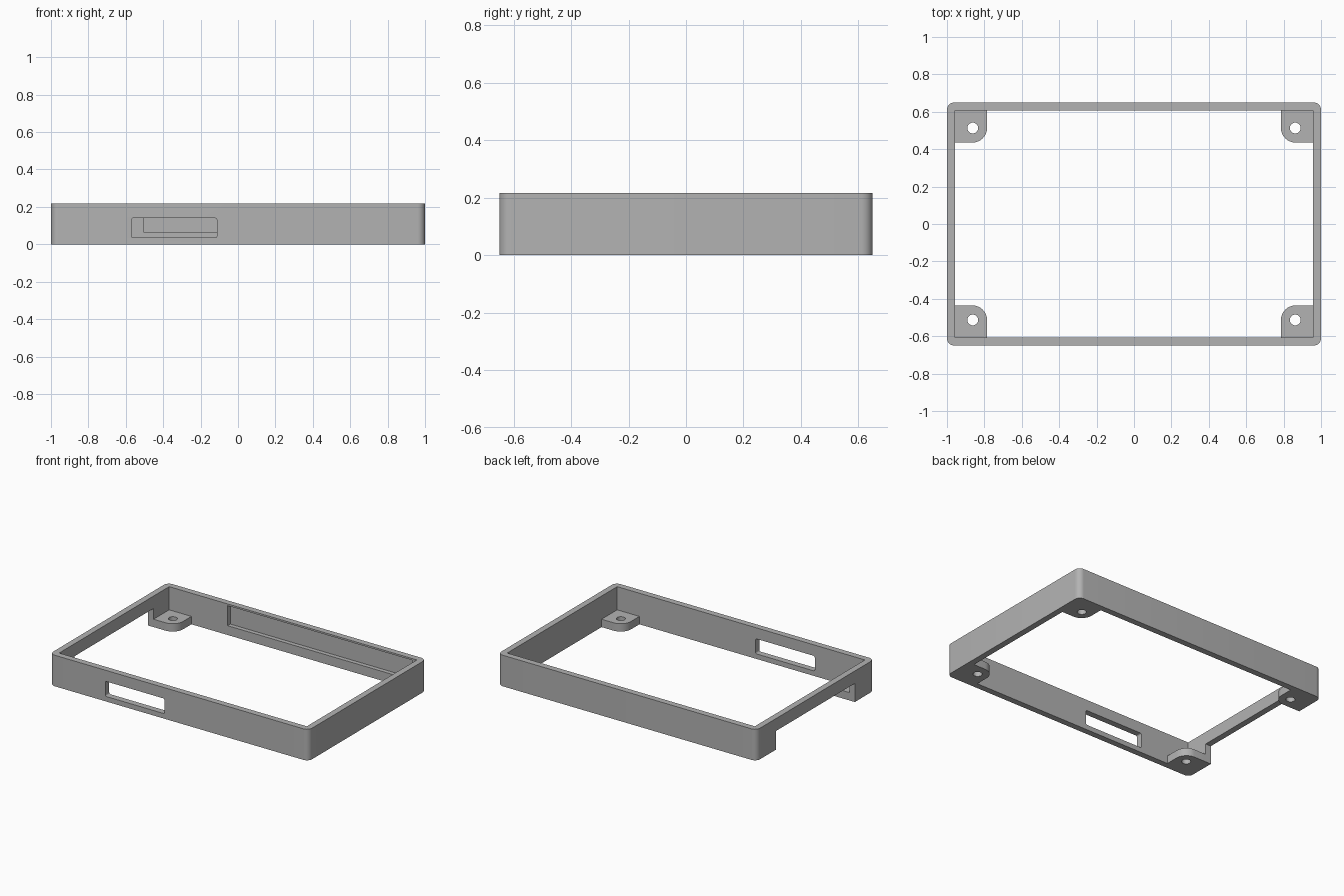
import bpy, bmesh, math

cube = bpy.data.objects.get("Cube")
if cube:
    bpy.data.objects.remove(cube, do_unlink=True)

# Overall dimensions
HX, HY, H = 1.0, 0.65, 0.217        # half width, half depth, height
IX, IY = 0.957, 0.607               # inner half sizes
PAD_X, PAD_Y, PAD_H = 0.785, 0.435, 0.055

grey = bpy.data.materials.new("grey_plastic")
grey.use_nodes = True
grey.diffuse_color = (0.45, 0.45, 0.45, 1)
grey.node_tree.nodes["Principled BSDF"].inputs["Base Color"].default_value = (0.45, 0.45, 0.45, 1)


def arc(cx, cy, r, start, steps=8):
    """Quarter arc, counter-clockwise from the start angle in degrees."""
    return [(cx + r * math.cos(math.radians(start + 90 * i / steps)),
             cy + r * math.sin(math.radians(start + 90 * i / steps))) for i in range(steps + 1)]


def rounded(x0, x1, y0, y1, r):
    return (arc(x1 - r, y1 - r, r, 0) + arc(x0 + r, y1 - r, r, 90)
            + arc(x0 + r, y0 + r, r, 180) + arc(x1 - r, y0 + r, r, 270))


def prism(name, points, a, b, axis="z"):
    """Extrude an outline from a to b along z, or an x-z outline along y."""
    bm = bmesh.new()
    place = (lambda p, h: (p[0], p[1], h)) if axis == "z" else (lambda p, h: (p[0], h, p[1]))
    low = [bm.verts.new(place(p, a)) for p in points]
    high = [bm.verts.new(place(p, b)) for p in points]
    bm.faces.new(low)
    bm.faces.new(high)
    for i in range(len(points)):
        j = (i + 1) % len(points)
        bm.faces.new((low[i], low[j], high[j], high[i]))
    bmesh.ops.recalc_face_normals(bm, faces=bm.faces)
    mesh = bpy.data.meshes.new(name)
    bm.to_mesh(mesh)
    bm.free()
    mesh.materials.append(grey)
    obj = bpy.data.objects.new(name, mesh)
    bpy.context.collection.objects.link(obj)
    return obj


def rect(x0, x1, y0, y1):
    return [(x0, y0), (x1, y0), (x1, y1), (x0, y1)]


def activate(obj):
    bpy.ops.object.select_all(action="DESELECT")
    obj.select_set(True)
    bpy.context.view_layer.objects.active = obj


def cut(obj, cutter):
    cutter.hide_render = True
    mod = obj.modifiers.new("cut", "BOOLEAN")
    mod.operation = "DIFFERENCE"
    mod.solver = "EXACT"
    mod.object = cutter
    activate(obj)
    bpy.ops.object.modifier_apply(modifier=mod.name)
    bpy.data.objects.remove(cutter, do_unlink=True)


def finish(obj):
    activate(obj)
    bpy.ops.object.shade_smooth_by_angle(angle=math.radians(30))


# Wall frame: rounded outside, square inside
frame = prism("wall_frame", rounded(-HX, HX, -HY, HY, 0.04), 0, H)
cut(frame, prism("inside_cutter", rect(-IX, IX, -IY, IY), -0.1, H + 0.1))

# Slot through the front wall
cut(frame, prism("slot_cutter", rounded(-0.57, -0.113, 0.035, 0.14, 0.01), -0.7, -0.55, "y"))

# Shallow recess inside the back wall
cut(frame, prism("recess_cutter", rect(-0.505, 0.92, 0.065, 0.205), 0.55, 0.637, "y"))

# Wide opening under the side wall, between the corner pads
cut(frame, prism("opening_cutter", rect(-1.1, -0.9, -PAD_Y, PAD_Y), -0.1, 0.13))
finish(frame)

# Corner pads with screw holes
for sx, side in ((-1, "right"), (1, "left")):
    for sy, end in ((-1, "front"), (1, "back")):
        r = 0.08
        outline = [(IX, IY), (PAD_X, IY)] + arc(PAD_X + r, PAD_Y + r, r, 180) + [(IX, PAD_Y)]
        pad = prism(f"{end}_{side}_corner_pad", [(sx * x, sy * y) for x, y in outline], 0, PAD_H)
        hole = [(sx * 0.862 + 0.029 * math.cos(math.tau * i / 32),
                 sy * 0.513 + 0.029 * math.sin(math.tau * i / 32)) for i in range(32)]
        cut(pad, prism("hole_cutter", hole, -0.1, 0.2))
        finish(pad)
